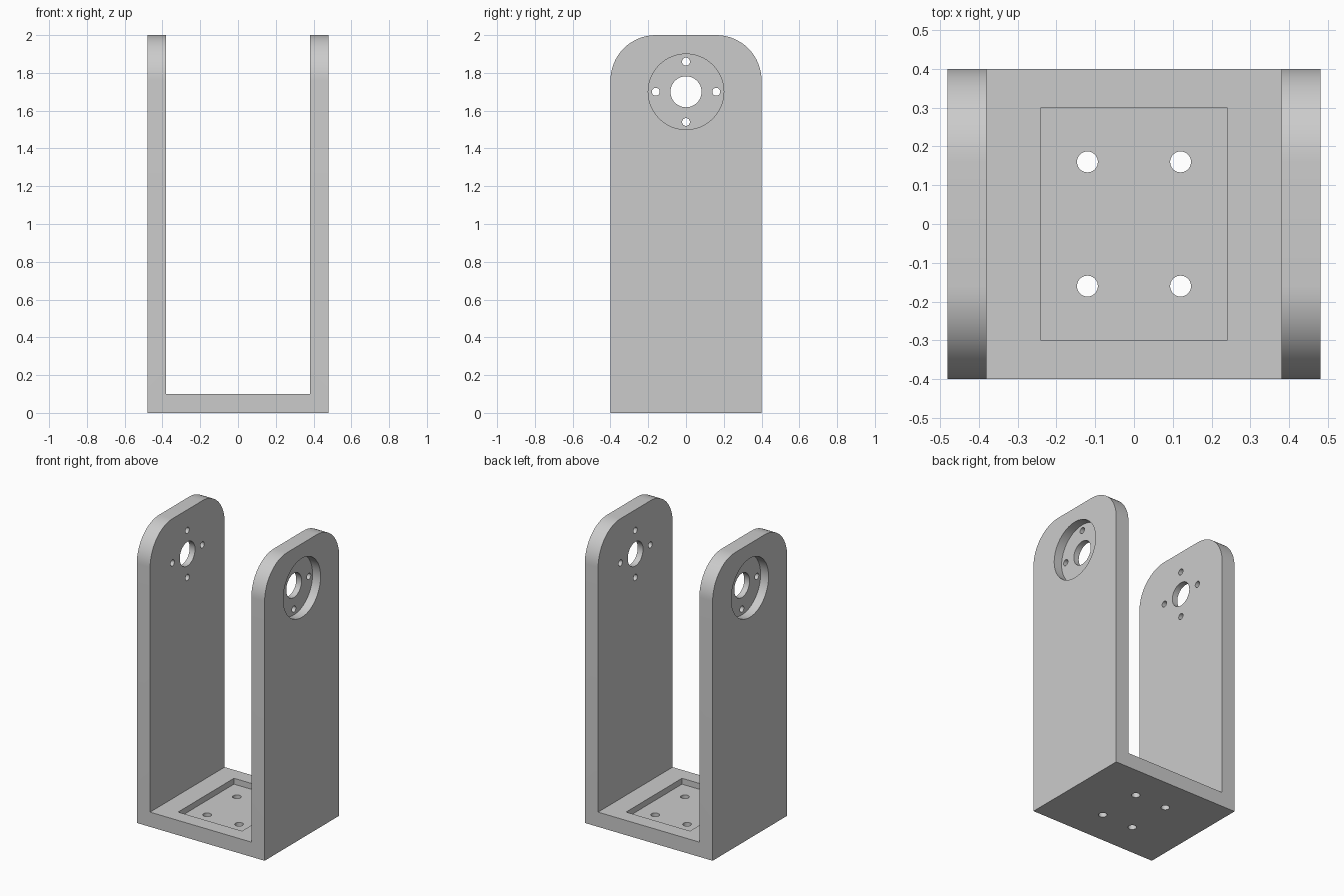
import bpy
import bmesh
import math
from mathutils import Matrix, Vector

if "Cube" in bpy.data.objects:
    bpy.data.objects.remove(bpy.data.objects["Cube"])

# Main sizes
HALF_W, HALF_D, HEIGHT, WALL = 0.48, 0.40, 2.0, 0.10
INNER = HALF_W - WALL
PIVOT_Z, EAR_RADIUS = 1.70, 0.24

grey = bpy.data.materials.new("plain_grey")
grey.use_nodes = True
grey.diffuse_color = (0.6, 0.6, 0.6, 1)
grey.node_tree.nodes["Principled BSDF"].inputs["Base Color"].default_value = (0.6, 0.6, 0.6, 1)


def make_object(name, bm):
    bmesh.ops.recalc_face_normals(bm, faces=bm.faces)
    mesh = bpy.data.meshes.new(name)
    bm.to_mesh(mesh)
    bm.free()
    mesh.materials.append(grey)
    obj = bpy.data.objects.new(name, mesh)
    bpy.context.collection.objects.link(obj)
    return obj


def add_cylinder(bm, centre, radius, length, axis, segments=32):
    turn = Vector((0, 0, 1)).rotation_difference(Vector(axis)).to_matrix().to_4x4()
    bmesh.ops.create_cone(bm, cap_ends=True, segments=segments, radius1=radius,
                          radius2=radius, depth=length,
                          matrix=Matrix.Translation(centre) @ turn)


def cut(target, cutter):
    cutter.hide_render = True
    mod = target.modifiers.new(cutter.name, "BOOLEAN")
    mod.operation = "DIFFERENCE"
    mod.solver = "EXACT"
    mod.object = cutter
    bpy.context.view_layer.objects.active = target
    bpy.ops.object.modifier_apply(modifier=mod.name)
    bpy.data.objects.remove(cutter)


# U-shaped body: profile extruded front to back, upper corners rounded
bm = bmesh.new()
right_half = [(HALF_W, 0), (HALF_W, HEIGHT), (INNER, HEIGHT), (INNER, WALL)]
profile = right_half + [(-x, z) for x, z in reversed(right_half)]
face = bm.faces.new([bm.verts.new((x, -HALF_D, z)) for x, z in profile])
extruded = bmesh.ops.extrude_face_region(bm, geom=[face])
moved = [g for g in extruded["geom"] if isinstance(g, bmesh.types.BMVert)]
bmesh.ops.translate(bm, verts=moved, vec=(0, 2 * HALF_D, 0))
top_edges = [e for e in bm.edges
             if all(v.co.z > HEIGHT - 0.01 for v in e.verts)
             and abs(e.verts[0].co.y - e.verts[1].co.y) < 0.01]
bmesh.ops.bevel(bm, geom=top_edges, offset=EAR_RADIUS, segments=16,
                profile=0.5, affect="EDGES")
bracket = make_object("u_bracket", bm)

# Round recesses on the outer face of each ear, and the base pocket
bm = bmesh.new()
for side in (-1, 1):
    add_cylinder(bm, (side * (HALF_W + 0.04), 0, PIVOT_Z), 0.20, 0.20, (1, 0, 0), 64)
pocket = Matrix.Translation((0, 0, 0.16)) @ Matrix.Diagonal((0.48, 0.60, 0.20, 1))
bmesh.ops.create_cube(bm, size=1, matrix=pocket)
cut(bracket, make_object("recess_cutter", bm))

# Pivot holes, surrounding screw holes and base mounting holes
bm = bmesh.new()
for side in (-1, 1):
    x = side * (HALF_W - WALL / 2)
    add_cylinder(bm, (x, 0, PIVOT_Z), 0.082, 0.3, (1, 0, 0), 48)
    for i in range(4):
        a = i * math.pi / 2
        add_cylinder(bm, (x, 0.16 * math.cos(a), PIVOT_Z + 0.16 * math.sin(a)),
                     0.021, 0.3, (1, 0, 0), 24)
    for y in (-0.16, 0.16):
        add_cylinder(bm, (side * 0.12, y, 0.05), 0.027, 0.3, (0, 0, 1), 24)
cut(bracket, make_object("hole_cutter", bm))

# Smooth the round walls, keep hard edges crisp
bpy.ops.object.select_all(action="DESELECT")
bracket.select_set(True)
bpy.context.view_layer.objects.active = bracket
bpy.ops.object.shade_smooth_by_angle(angle=math.radians(30))
